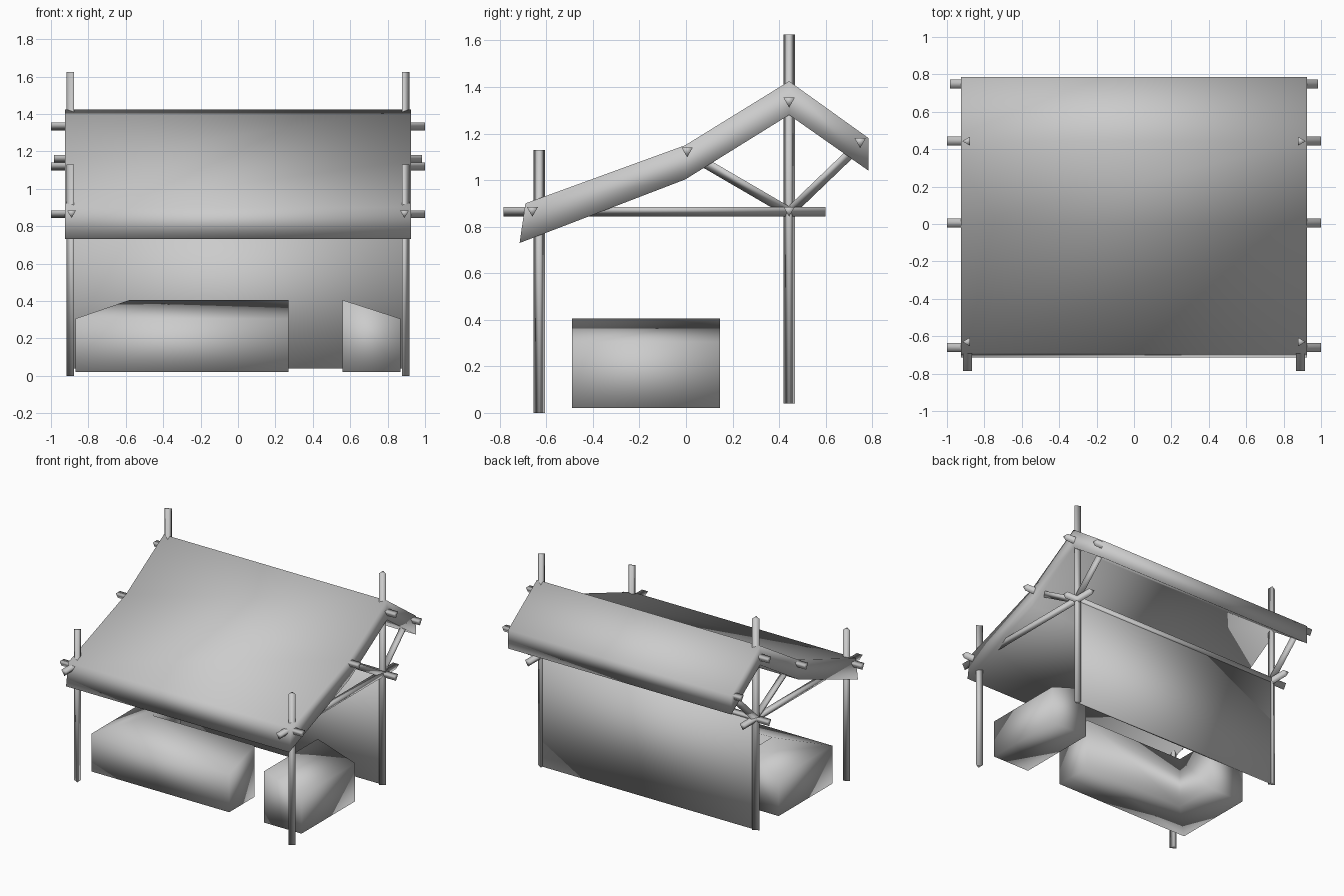
import bpy, bmesh
from mathutils import Vector, Matrix
from math import sin, cos, pi

if "Cube" in bpy.data.objects:
    bpy.data.objects.remove(bpy.data.objects["Cube"])

POLE_R = 0.028


def finish(name, bm):
    bmesh.ops.recalc_face_normals(bm, faces=bm.faces[:])
    mesh = bpy.data.meshes.new(name)
    bm.to_mesh(mesh)
    bm.free()
    mesh.polygons.foreach_set("use_smooth", [True] * len(mesh.polygons))
    obj = bpy.data.objects.new(name, mesh)
    bpy.context.collection.objects.link(obj)
    return obj


def loft(name, ring_a, ring_b):
    """Closed solid between two matching outlines."""
    bm = bmesh.new()
    a = [bm.verts.new(p) for p in ring_a]
    b = [bm.verts.new(p) for p in ring_b]
    n = len(a)
    for i in range(n):
        j = (i + 1) % n
        bm.faces.new((a[i], a[j], b[j], b[i]))
    return bm, a, b


def pole(name, start, end, tip):
    """Three-sided pole with one corner turned towards tip."""
    start, end = Vector(start), Vector(end)
    axis = (end - start).normalized()
    u = Vector(tip)
    u = (u - axis * u.dot(axis)).normalized()
    v = axis.cross(u)
    ring = [(u * cos(t) + v * sin(t)) * POLE_R for t in (0, 2 * pi / 3, 4 * pi / 3)]
    bm, a, b = loft(name, [start + r for r in ring], [end + r for r in ring])
    bm.faces.new(a)
    bm.faces.new(b)
    return finish(name, bm)


# Posts, side rails and roof braces, mirrored left and right
DOWN = (0, 0, -1)
for side, s in (("left", -1), ("right", 1)):
    x = 0.89 * s
    pole(f"{side}_front_post", (x, -0.63, 0), (x, -0.63, 1.13), (s, 0, 0))
    pole(f"{side}_back_post", (x, 0.443, 0.04), (x, 0.443, 1.625), (s, 0, 0))
    pole(f"{side}_rail", (x, -0.785, 0.871), (x, 0.6, 0.871), DOWN)
    pole(f"{side}_front_brace", (x, 0.443, 0.871), (x, 0.005, 1.126), DOWN)
    pole(f"{side}_back_brace", (x, 0.443, 0.871), (x, 0.75, 1.166), DOWN)

# Cross beams running the full width
for name, y, z, half in (("front_beam", -0.66, 0.871, 1.0),
                         ("middle_beam", 0.005, 1.126, 1.0),
                         ("ridge_beam", 0.443, 1.34, 1.0),
                         ("rear_eave_beam", 0.748, 1.166, 0.985),
                         ("back_wall_beam", 0.443, 0.871, 1.0)):
    pole(name, (-half, y, z), (half, y, z), DOWN)

# Roof canopy: thick bent sheet extruded across x
top = [(-0.69, 0.9), (-0.003, 1.15), (0.443, 1.425), (0.785, 1.18)]
under = [(-0.715, 0.73), (-0.003, 1.003), (0.443, 1.28), (0.785, 1.04)]
outline = top + under[::-1]
bm, a, b = loft("roof", [(-0.925, y, z) for y, z in outline],
                [(0.925, y, z) for y, z in outline])
for ring in (a, b):
    for i in range(3):
        bm.faces.new((ring[i], ring[i + 1], ring[6 - i], ring[7 - i]))
finish("roof", bm)

# Back wall cloth
bm = bmesh.new()
bmesh.ops.create_cube(bm, size=1, matrix=Matrix.Translation((0, 0.443, 0.455))
                      @ Matrix.Diagonal((1.78, 0.015, 0.83, 1)))
finish("back_wall", bm)


def counter(name, outer, inner):
    """Counter following a path, top sloping down to the outer side."""
    bm = bmesh.new()
    rings = []
    for o, i in zip(outer, inner):
        rings.append([bm.verts.new(p) for p in
                      ((*o, 0.02), (*o, 0.305), (*i, 0.405), (*i, 0.02))])
    for r, q in zip(rings, rings[1:]):
        for k in range(4):
            m = (k + 1) % 4
            bm.faces.new((r[k], r[m], q[m], q[k]))
    bm.faces.new(rings[0])
    bm.faces.new(rings[-1])
    finish(name, bm)


# L-shaped counter on the left, short counter on the right
counter("corner_counter", [(0.27, -0.49), (-0.87, -0.49), (-0.87, 0.145)],
        [(0.27, -0.19), (-0.58, -0.19), (-0.58, 0.145)])
counter("right_counter", [(0.87, -0.49), (0.87, 0.145)],
        [(0.56, -0.49), (0.56, 0.145)])
